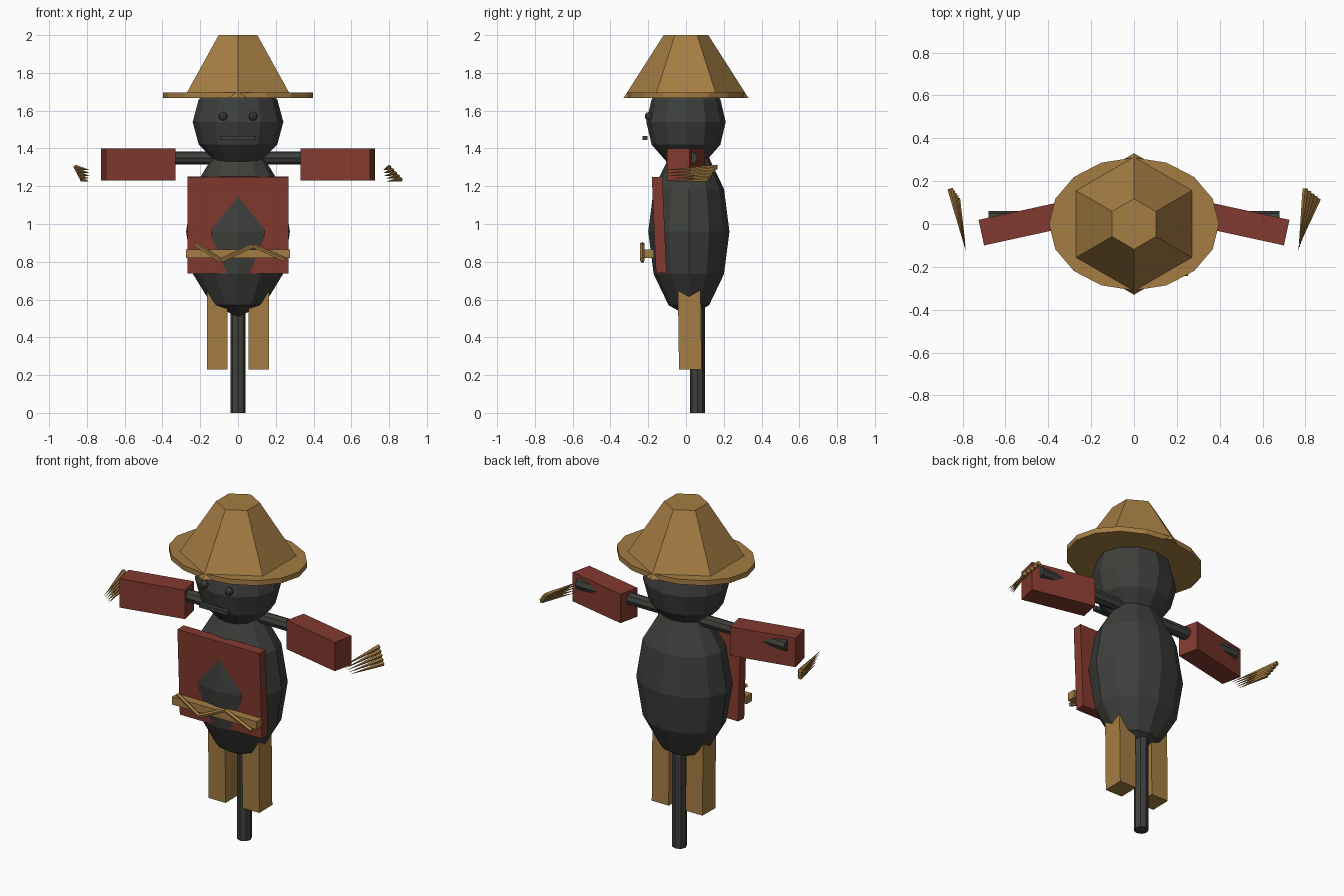
import bpy, bmesh, math
from mathutils import Vector, Matrix

if "Cube" in bpy.data.objects:
    bpy.data.objects.remove(bpy.data.objects["Cube"])


def material(name, rgb):
    m = bpy.data.materials.new(name)
    m.diffuse_color = (*rgb, 1)
    m.use_nodes = True
    m.node_tree.nodes["Principled BSDF"].inputs["Base Color"].default_value = m.diffuse_color
    return m


DARK = material("charcoal", (0.048, 0.051, 0.045))
STRAW = material("straw", (0.376, 0.205, 0.056))
RED = material("faded_red", (0.225, 0.042, 0.028))


def finish(name, bm, mat):
    bmesh.ops.recalc_face_normals(bm, faces=bm.faces)
    me = bpy.data.meshes.new(name)
    bm.to_mesh(me)
    bm.free()
    me.materials.append(mat)
    ob = bpy.data.objects.new(name, me)
    bpy.context.collection.objects.link(ob)
    return ob


def box(name, mat, centre, size, axis='Z', angle=0):
    bm = bmesh.new()
    bmesh.ops.create_cube(bm, size=1)
    bm.transform(Matrix.Translation(centre) @ Matrix.Rotation(angle, 4, axis)
                 @ Matrix.Diagonal((*size, 1)))
    return finish(name, bm, mat)


def ball(name, mat, centre, radii, segments=12, rings=6):
    bm = bmesh.new()
    bmesh.ops.create_uvsphere(bm, u_segments=segments, v_segments=rings, radius=1)
    bm.transform(Matrix.Translation(centre) @ Matrix.Diagonal((*radii, 1)))
    return finish(name, bm, mat)


def add_rod(bm, a, b, r1, r2, sides):
    """Straight rod or cone from a to b, added to bm."""
    a, b = Vector(a), Vector(b)
    d = b - a
    m = Matrix.Translation((a + b) / 2) @ d.to_track_quat('Z', 'Y').to_matrix().to_4x4()
    bmesh.ops.create_cone(bm, cap_ends=True, segments=sides, radius1=r1,
                          radius2=r2, depth=d.length, matrix=m)


def rod(name, mat, a, b, r1, r2, sides):
    bm = bmesh.new()
    add_rod(bm, a, b, r1, r2, sides)
    return finish(name, bm, mat)


# wooden frame
rod("upright_pole", DARK, (0, 0.06, 0), (0, 0.06, 1.36), 0.04, 0.04, 8)
rod("cross_bar", DARK, (-0.68, 0.025, 1.35), (0.68, 0.025, 1.35), 0.035, 0.035, 8)

# sack body and head
ball("body", DARK, (0, 0.015, 0.96), (0.275, 0.215, 0.45))
ball("head", DARK, (0, 0, 1.54), (0.24, 0.21, 0.24))

# face
box("mouth", DARK, (0, -0.218, 1.455), (0.185, 0.026, 0.022))

# shirt front, leaning slightly forward at the top
box("shirt_front", RED, (0, -0.142, 0.995), (0.535, 0.056, 0.51), 'X', math.radians(2.5))

# paired parts
for side, s in (("left", -1), ("right", 1)):
    ball(side + "_eye", DARK, (s * 0.08, -0.197, 1.57), (0.023, 0.021, 0.023), 8, 6)
    box(side + "_sleeve", RED, (s * 0.528, 0, 1.315), (0.378, 0.122, 0.17),
        'Z', -s * math.radians(12.3))
    box(side + "_leg", STRAW, (s * 0.11, 0.02, 0.44), (0.11, 0.12, 0.42),
        'X', math.radians(0.8))

# straw hands: fans of thin cones, wide end at the back
fans = {
    "left_hand": ((-0.858, -0.825), (-0.785, -0.79)),
    "right_hand": ((0.80, 0.86), (0.768, 0.785)),
}
for name, (base_x, tip_x) in fans.items():
    bm = bmesh.new()
    for i in range(5):
        t = i / 4
        mix = lambda p, q: p + (q - p) * t
        add_rod(bm, (mix(*base_x), mix(0.165, 0.12), mix(1.30, 1.235)),
                (mix(*tip_x), mix(-0.125, -0.07), mix(1.285, 1.225)), 0.014, 0.0005, 5)
    finish(name, bm, STRAW)

# belt with a zigzag cord in front
box("belt", STRAW, (0, -0.195, 0.842), (0.55, 0.05, 0.046))
bm = bmesh.new()
zigzag = [(-0.23, 0.895), (-0.09, 0.805), (0.08, 0.885), (0.25, 0.81)]
for (x1, z1), (x2, z2) in zip(zigzag, zigzag[1:]):
    add_rod(bm, (x1, -0.231, z1), (x2, -0.231, z2), 0.012, 0.012, 5)
finish("belt_cord", bm, STRAW)

# hat: oval brim and six-sided crown
bm = bmesh.new()
bmesh.ops.create_cone(bm, cap_ends=True, segments=16, radius1=1, radius2=1, depth=1)
bm.transform(Matrix.Translation((0, 0, 1.681)) @ Matrix.Diagonal((0.397, 0.31, 0.03, 1)))
finish("hat_brim", bm, STRAW)
bm = bmesh.new()
bmesh.ops.create_cone(bm, cap_ends=True, segments=6, radius1=0.33, radius2=0.118,
                      depth=0.332, matrix=Matrix.Translation((0, 0, 1.834)))
finish("hat_crown", bm, STRAW)
